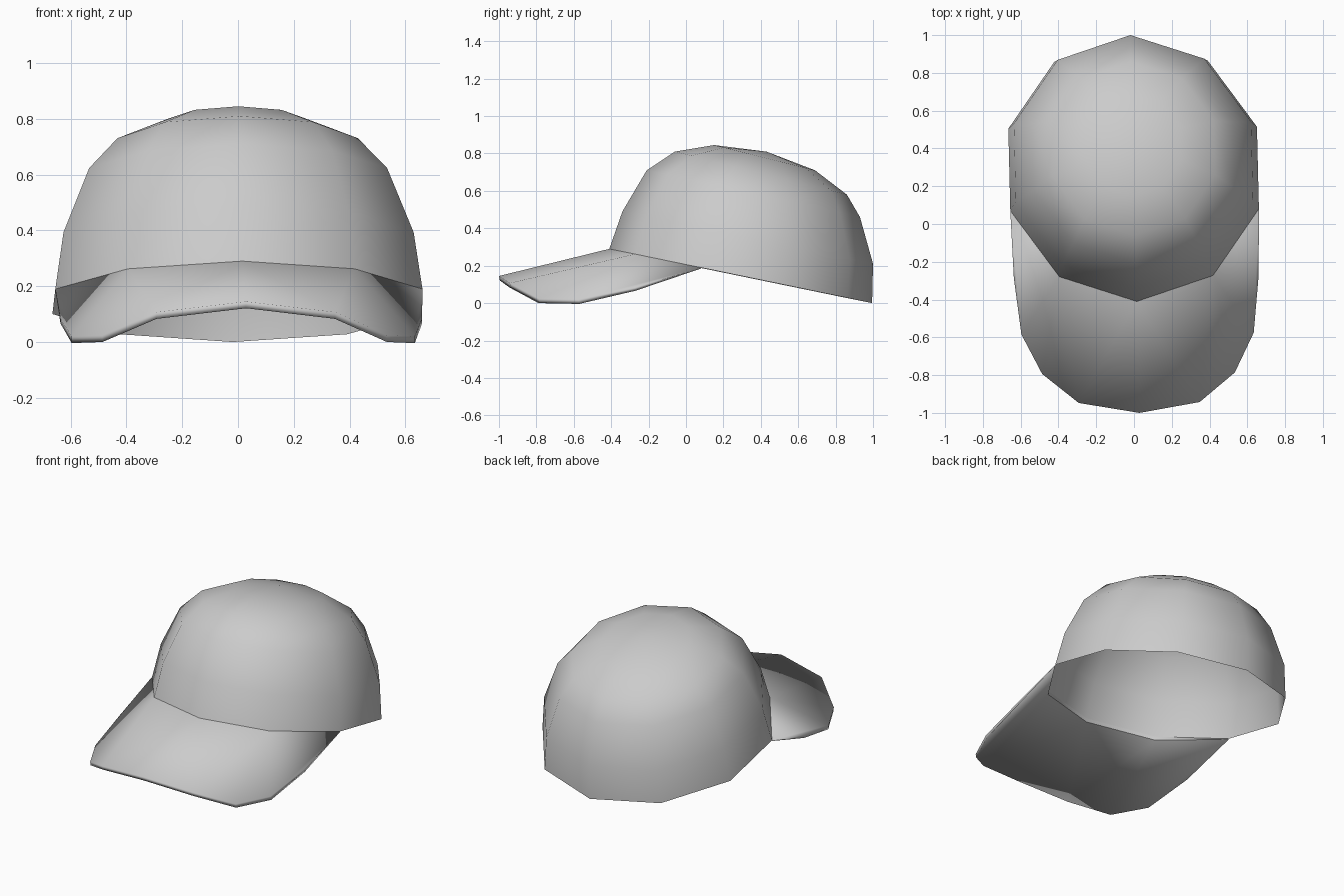
import bpy, bmesh, math
from mathutils import Vector

if "Cube" in bpy.data.objects:
    bpy.data.objects.remove(bpy.data.objects["Cube"], do_unlink=True)

fabric = bpy.data.materials.new("grey_fabric")
fabric.use_nodes = True
grey = (0.6, 0.6, 0.6, 1)
fabric.diffuse_color = grey
fabric.node_tree.nodes["Principled BSDF"].inputs["Base Color"].default_value = grey

SIDES = 10


def skew(x, y, z):
    # the whole cap is turned very slightly about its middle
    return Vector((x - 0.024 * y + 0.005, y + 0.008 * x, z))


def ring_point(ring, i):
    # point on a tilted circle given by its front and back (y, z)
    (fy, fz), (by, bz) = ring
    a = 2 * math.pi * i / SIDES
    t = (1 - math.cos(a)) / 2
    r = (by - fy) / 2 * 0.985
    return skew(math.sin(a) * r, fy + (by - fy) * t, fz + (bz - fz) * t)


def finish(name, bm):
    bmesh.ops.recalc_face_normals(bm, faces=bm.faces[:])
    for f in bm.faces:
        f.smooth = True
    mesh = bpy.data.meshes.new(name)
    bm.to_mesh(mesh)
    bm.free()
    mesh.materials.append(fabric)
    obj = bpy.data.objects.new(name, mesh)
    bpy.context.collection.objects.link(obj)
    return obj


# Crown: tilted rings, open underneath, closed by a fan at the top
rings = [((-0.41, 0.29), (0.995, 0.0)),
         ((-0.34, 0.49), (1.0, 0.21)),
         ((-0.21, 0.71), (0.93, 0.46)),
         ((-0.06, 0.81), (0.86, 0.58)),
         ((0.15, 0.845), (0.69, 0.71))]
bm = bmesh.new()
loops = [[bm.verts.new(ring_point(r, i)) for i in range(SIDES)] for r in rings]
for lo, hi in zip(loops, loops[1:]):
    for i in range(SIDES):
        j = (i + 1) % SIDES
        bm.faces.new((lo[i], lo[j], hi[j], hi[i]))
apex = bm.verts.new(skew(0, 0.43, 0.81))
for i in range(SIDES):
    bm.faces.new((loops[-1][i], loops[-1][(i + 1) % SIDES], apex))
finish("crown", bm)

# Brim: arched sheet between the crown rim and a rounded outer edge
outline = [(0, -1.0, 0.145), (0.32, -0.945, 0.107), (0.51, -0.79, 0.024),
           (0.615, -0.58, 0.02), (0.648, -0.28, 0.083)]
bm = bmesh.new()


def brim_layer(drop):
    inner = {i: bm.verts.new(ring_point(rings[0], i) - Vector((0, 0, drop if abs(i) < 2 else drop * 0.2)))
             for i in range(-2, 3)}
    outer = {}
    for k, (x, y, z) in enumerate(outline):
        for s in ((1,) if k == 0 else (1, -1)):
            lower = drop * (0.7 if k == 4 else 1)
            outer[s * k] = bm.verts.new(skew(s * x, y + drop * 0.2, z - lower))
    for s in (1, -1):
        bm.faces.new((inner[0], inner[s], outer[s], outer[0]))
        for a, b in ((1, 2), (2, 3)):
            bm.faces.new((inner[s], outer[s * a], outer[s * b]))
        bm.faces.new((inner[s], outer[s * 3], inner[s * 2]))
        bm.faces.new((inner[s * 2], outer[s * 3], outer[s * 4]))
    front = [outer[k] for k in range(-4, 5)]
    return [inner[-2]] + front + [inner[2]], [inner[k] for k in range(-2, 3)]


top_edge, top_seam = brim_layer(0)
low_edge, low_seam = brim_layer(0.024)
for top, low in ((top_edge, low_edge), (top_seam, low_seam)):
    for k in range(len(top) - 1):
        bm.faces.new((top[k], top[k + 1], low[k + 1], low[k]))
# keep the seam against the crown crisp
for row in (top_seam, low_seam):
    for a, b in zip(row, row[1:]):
        bm.edges.get((a, b)).smooth = False
finish("brim", bm)
